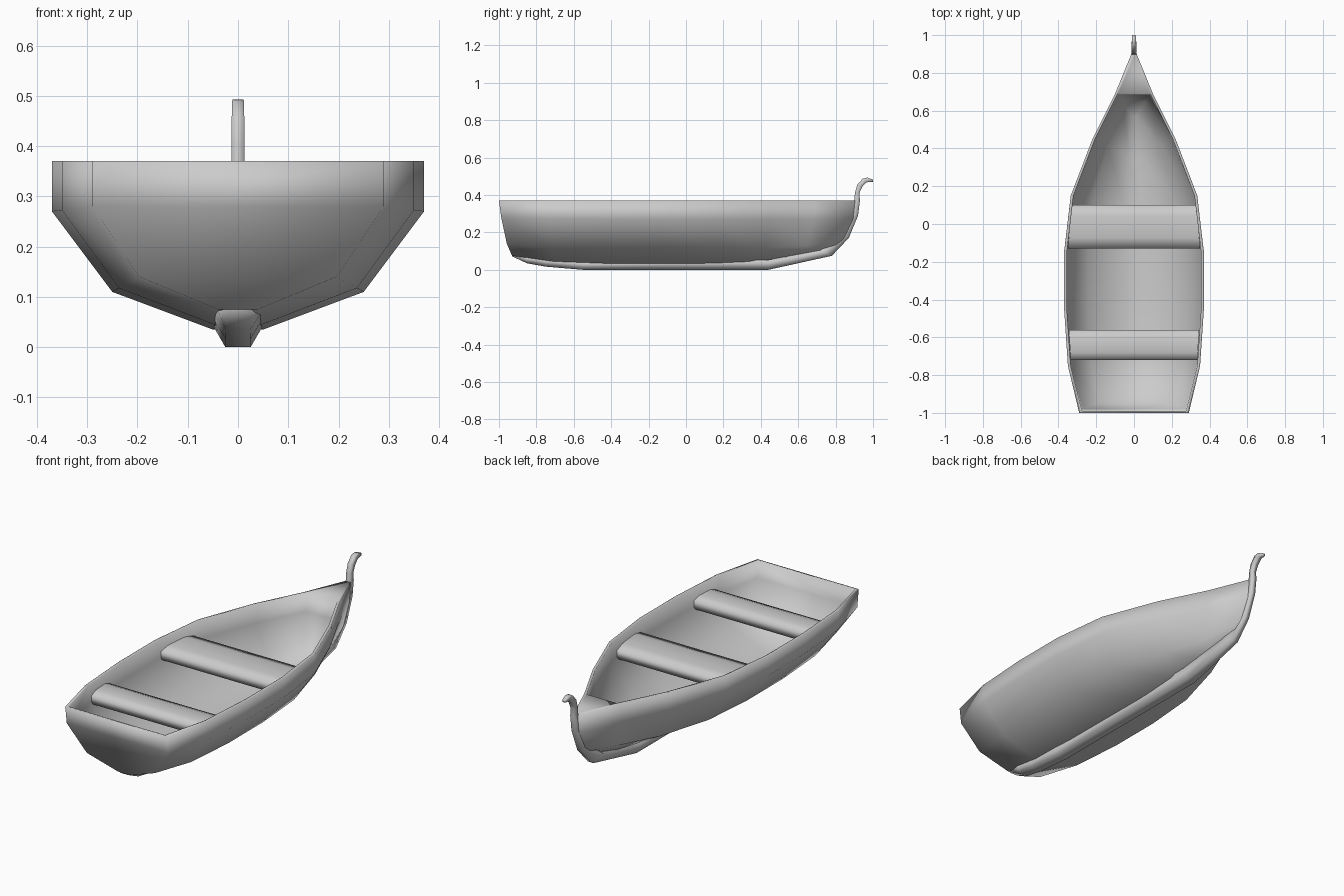
import bpy, bmesh, math

cube = bpy.data.objects.get("Cube")
if cube:
    bpy.data.objects.remove(cube, do_unlink=True)

# Single plain colour
grey = bpy.data.materials.new("plain_grey")
grey.use_nodes = True
shade = (0.6, 0.6, 0.6, 1)
grey.diffuse_color = shade
grey.node_tree.nodes["Principled BSDF"].inputs["Base Color"].default_value = shade


def finish(name, bm):
    """Turn a bmesh into a named, fully smooth shaded object."""
    bmesh.ops.recalc_face_normals(bm, faces=bm.faces)
    for face in bm.faces:
        face.smooth = True
    mesh = bpy.data.meshes.new(name)
    bm.to_mesh(mesh)
    bm.free()
    mesh.materials.append(grey)
    obj = bpy.data.objects.new(name, mesh)
    bpy.context.collection.objects.link(obj)


def bridge(bm, first, second, closed=False):
    """Join two rows of vertices with quads."""
    count = len(first)
    for i in range(count if closed else count - 1):
        j = (i + 1) % count
        bm.faces.new((first[i], first[j], second[j], second[i]))


def close_end(bm, row):
    """Fill an end section with level strips between left and right."""
    half = len(row) // 2
    bridge(bm, row[:half], row[:half - 1:-1])


# Hull: gunwale outline and four levels from gunwale to garboard
stations = [(-1, .29), (-.75, .35), (-.45, .37), (-.15, .37),
            (.15, .335), (.45, .22), (.69, .1), (.91, .01)]
stern_y = [-1, -.988, -.958, -.93]
bow_y = [.91, .9, .855, .765]
width_ratio = [1, 1, .676, .135]
outer_z = [.37, .27, .11, .035]
inner_z = [.37, .275, .13, .055]
stern_rise = [0, .01, .03, .04]
bow_rise = [0, 0, .05, .055]


def hull_section(bm, y, width, heights, shift=0):
    t = (y - stern_y[0]) / (bow_y[0] - stern_y[0])
    aft = max(0, (-y - .5) / .5) ** 2
    fore = max(0, (y - .3) / .61) ** 2
    side = []
    for level, ratio in enumerate(width_ratio):
        x = max(width * ratio, .008)
        py = stern_y[level] + t * (bow_y[level] - stern_y[level]) + shift
        z = heights[level] + aft * stern_rise[level] + fore * bow_rise[level]
        side.append((x, py, z))
    points = side + [(-x, py, z) for x, py, z in reversed(side)]
    return [bm.verts.new(p) for p in points]


bm = bmesh.new()
outer = [hull_section(bm, y, w, outer_z) for y, w in stations]
inner = [hull_section(bm, y, w - .015, inner_z, .01 if i == 0 else 0)
         for i, (y, w) in enumerate(stations[:-1])]
for shell in (outer, inner):
    for a, b in zip(shell, shell[1:]):
        bridge(bm, a, b)
    close_end(bm, shell[0])
    close_end(bm, shell[-1])

# Gunwale rim and the small bow deck
for side in (0, -1):
    bridge(bm, [row[side] for row in outer[:-1]], [row[side] for row in inner])
bridge(bm, [outer[0][0], outer[0][-1]], [inner[0][0], inner[0][-1]])
bm.faces.new((outer[-2][0], outer[-1][0], outer[-1][-1], outer[-2][-1],
              inner[-1][-1], inner[-1][0]))
finish("hull", bm)

# Keel running into the stem and the curled stem head:
# outer edge y and z, inner edge y and z, half width
keel_path = [(-.93, .072, -.925, .082, .022), (-.85, .035, -.85, .07, .024),
             (-.75, .017, -.75, .058, .025), (-.55, 0, -.55, .043, .025),
             (.44, 0, .44, .053, .025), (.78, .075, .72, .105, .016),
             (.87, .17, .82, .19, .014), (.92, .29, .88, .3, .0125),
             (.93, .37, .9, .375, .0125), (.927, .41, .903, .41, .0125),
             (.943, .445, .916, .455, .0125), (.965, .467, .945, .488, .012),
             (.98, .47, .97, .493, .011), (1, .47, 1, .482, .009)]
bm = bmesh.new()
rows = []
for yo, zo, yi, zi, w in keel_path:
    flare = 2 if zo < .1 else 1
    corners = [(w, yo, zo), (w * flare, yi, zi), (-w * flare, yi, zi), (-w, yo, zo)]
    rows.append([bm.verts.new(c) for c in corners])
for a, b in zip(rows, rows[1:]):
    bridge(bm, a, b, closed=True)
bm.faces.new(rows[0])
bm.faces.new(rows[-1])
finish("keel_and_stem", bm)


# Thick seats with eased edges; their open ends are buried in the hull sides
def seat(name, y_front, y_back, half_front, half_back):
    profile = [(0, .265), (0, .308), (.25, .322), (.75, .322), (1, .308), (1, .265)]
    bm = bmesh.new()
    ends = []
    for side in (-1, 1):
        ends.append([bm.verts.new((side * (half_front + (half_back - half_front) * t),
                                   y_front + (y_back - y_front) * t, z))
                     for t, z in profile])
    bridge(bm, ends[0], ends[1], closed=True)
    finish(name, bm)


seat("front_seat", -.72, -.56, .335, .345)
seat("middle_seat", -.13, .1, .35, .33)
